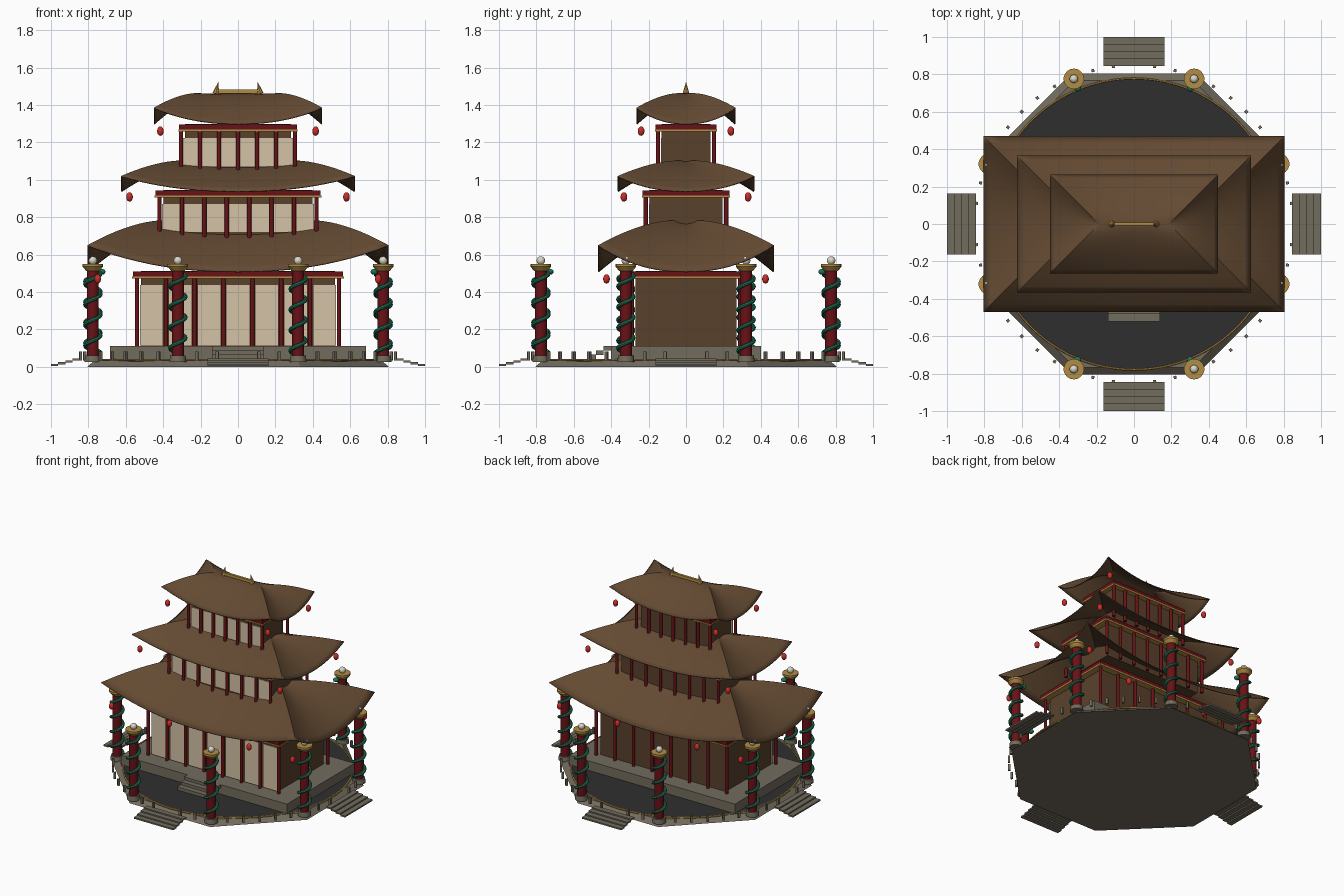
import bpy, bmesh, math
from mathutils import Matrix, Vector

if "Cube" in bpy.data.objects:
    bpy.data.objects.remove(bpy.data.objects["Cube"])


def material(name, rgb):
    m = bpy.data.materials.new(name)
    m.diffuse_color = (*rgb, 1)
    m.use_nodes = True
    m.node_tree.nodes["Principled BSDF"].inputs["Base Color"].default_value = m.diffuse_color
    return m


ROOF = material("roof brown", (0.125, 0.068, 0.032))
WALL = material("wall brown", (0.10, 0.053, 0.025))
CREAM = material("cream paper", (0.66, 0.54, 0.38))
RED = material("dark red", (0.14, 0.006, 0.008))
GOLD = material("gold", (0.45, 0.27, 0.06))
STONE = material("stone", (0.17, 0.15, 0.11))
DARK = material("dark paving", (0.028, 0.028, 0.028))
TEAL = material("teal", (0.012, 0.18, 0.10))
LANTERN = material("lantern red", (0.60, 0.025, 0.02))
PEARL = material("pearl", (0.70, 0.67, 0.58))


def finish(name, bm, mat, smooth=False):
    me = bpy.data.meshes.new(name)
    bm.to_mesh(me)
    bm.free()
    me.materials.append(mat)
    ob = bpy.data.objects.new(name, me)
    bpy.context.collection.objects.link(ob)
    if smooth:
        bpy.ops.object.select_all(action='DESELECT')
        ob.select_set(True)
        bpy.context.view_layer.objects.active = ob
        bpy.ops.object.shade_smooth_by_angle(angle=math.radians(40))
    return ob


def add_box(bm, x0, x1, y0, y1, z0, z1, turn=None):
    m = Matrix.Translation(((x0 + x1) / 2, (y0 + y1) / 2, (z0 + z1) / 2))
    m = m @ Matrix.Diagonal((x1 - x0, y1 - y0, z1 - z0, 1))
    bmesh.ops.create_cube(bm, size=1, matrix=(turn @ m) if turn else m)


def box(name, hx, hy, z0, z1, mat):
    bm = bmesh.new()
    add_box(bm, -hx, hx, -hy, hy, z0, z1)
    return finish(name, bm, mat)


def add_cone(bm, x, y, z0, z1, r0, r1, seg=16, spin=0):
    m = Matrix.Translation((x, y, (z0 + z1) / 2)) @ Matrix.Rotation(spin, 4, 'Z')
    bmesh.ops.create_cone(bm, cap_ends=True, segments=seg, radius1=r0, radius2=r1,
                          depth=z1 - z0, matrix=m)


def add_ball(bm, x, y, z, r, rz):
    m = Matrix.Translation((x, y, z)) @ Matrix.Diagonal((r, r, rz, 1))
    bmesh.ops.create_uvsphere(bm, u_segments=14, v_segments=9, radius=1, matrix=m)


def add_tube(bm, pts, radius, seg=8):
    rings = []
    for i, p in enumerate(pts):
        d = (pts[min(i + 1, len(pts) - 1)] - pts[max(i - 1, 0)]).normalized()
        side = d.cross(Vector((0, 0, 1))).normalized()
        up = side.cross(d)
        rings.append([bm.verts.new(p + radius * (side * math.cos(a) + up * math.sin(a)))
                      for a in (k * math.tau / seg for k in range(seg))])
    for a, b in zip(rings, rings[1:]):
        for k in range(seg):
            bm.faces.new((a[k], a[(k + 1) % seg], b[(k + 1) % seg], b[k]))
    bm.faces.new(rings[0])
    bm.faces.new(rings[-1])
    bmesh.ops.recalc_face_normals(bm, faces=bm.faces)


# Octagonal platform, round paving and gold rim
bm = bmesh.new()
add_cone(bm, 0, 0, 0, 0.035, 0.872, 0.83, 8, math.pi / 8)
finish("platform", bm, STONE)
bm = bmesh.new()
add_cone(bm, 0, 0, 0.02, 0.039, 0.775, 0.775, 96)
finish("paving", bm, DARK)
bpy.ops.mesh.primitive_torus_add(major_radius=0.779, minor_radius=0.006, major_segments=96,
                                 minor_segments=6, location=(0, 0, 0.037))
bpy.context.object.name = "paving_rim"
bpy.context.object.data.materials.append(GOLD)

# Outer stairs on four sides and ring of short posts
bm = bmesh.new()
for q in range(4):
    turn = Matrix.Rotation(q * math.pi / 2, 4, 'Z')
    for i in range(4):
        y = -1 + i * 0.0388
        z = 0.004 + i * 0.0095
        add_box(bm, -0.163, 0.163, y, y + 0.0388, z, z + 0.011, turn)
finish("outer_stairs", bm, STONE)
bm = bmesh.new()
for k in range(48):
    if k % 12 == 0 or k % 6 == 3:
        continue
    turn = Matrix.Rotation(k * math.radians(7.5), 4, 'Z')
    add_box(bm, 0.841, 0.857, -0.008, 0.008, 0.034, 0.082, turn)
finish("rim_posts", bm, STONE)

# Rectangular terrace with front steps
box("terrace", 0.685, 0.40, 0.03, 0.11, STONE)
bm = bmesh.new()
for i in range(3):
    add_box(bm, -0.138, 0.138, -0.52 + i * 0.04, -0.48 + i * 0.04, 0.042 + i * 0.022, 0.066 + i * 0.022)
finish("terrace_steps", bm, STONE)


def storey(tag, hx, hy, z0, show, z1, count, side_count, beam_x, beam_y):
    """Walls, front panels, columns and beams of one floor."""
    wx, wy = hx - 0.022, hy - 0.02
    box(tag + "_walls", wx, wy, z0, z1 + 0.03, WALL)
    bay = 2 * hx / (count - 1)
    panels = bmesh.new()
    for i in range(count - 1):
        x = -hx + (i + 0.5) * bay
        w = bay * 0.39
        add_box(panels, x - w, x + w, -wy - 0.004, -wy + 0.002, show, z1 - 0.045)
    finish(tag + "_panels", panels, CREAM)
    cols = bmesh.new()
    spots = [(-hx + i * bay, s * hy) for i in range(count) for s in (-1, 1)]
    spots += [(s * hx, -hy + 2 * hy * i / (side_count - 1))
              for i in range(1, side_count - 1) for s in (-1, 1)]
    for x, y in spots:
        add_cone(cols, x, y, z0, z1, 0.0115, 0.0115, 10)
    finish(tag + "_columns", cols, RED, True)
    box(tag + "_beam", beam_x, beam_y, z1, z1 + 0.027, RED)
    box(tag + "_gold_trim", beam_x + 0.004, beam_y + 0.004, z1 - 0.01, z1, GOLD)


storey("lower", 0.54, 0.29, 0.10, 0.115, 0.482, 8, 2, 0.562, 0.315)
storey("middle", 0.42, 0.215, 0.66, 0.72, 0.915, 8, 2, 0.442, 0.232)
storey("upper", 0.305, 0.15, 1.02, 1.07, 1.268, 7, 2, 0.315, 0.163)


def roof(tag, a, b, top, eave, corner):
    """Hipped roof with hanging eaves and lifted corners."""
    bm = bmesh.new()
    ridge, n, m = a - b, 12, 24
    for side in range(4):
        rows = []
        for i in range(n + 1):
            s = i / n
            row = []
            for j in range(m + 1):
                t = -1 + 2 * j / m
                x, y = t * (ridge + (a - ridge) * s), -b * s
                if side % 2:
                    x, y = ridge + (a - ridge) * s, t * b * s
                if side >= 2:
                    x, y = -x, -y
                z = top - (top - eave) * s ** 1.5 + (corner - eave) * abs(t) ** 2.2 * s
                row.append(bm.verts.new((x, y, z)))
            rows.append(row)
        for r0, r1 in zip(rows, rows[1:]):
            for j in range(m):
                bm.faces.new((r0[j], r1[j], r1[j + 1], r0[j + 1]))
    bmesh.ops.remove_doubles(bm, verts=bm.verts, dist=0.0001)
    bmesh.ops.recalc_face_normals(bm, faces=bm.faces)
    if sum(f.normal.z for f in bm.faces) < 0:
        bmesh.ops.reverse_faces(bm, faces=bm.faces)
    ob = finish(tag + "_roof", bm, ROOF, True)
    mod = ob.modifiers.new("thickness", 'SOLIDIFY')
    mod.thickness = 0.006
    mod.offset = -1


roof("lower", 0.805, 0.47, 0.778, 0.51, 0.65)
roof("middle", 0.625, 0.365, 1.10, 0.94, 1.02)
roof("upper", 0.45, 0.265, 1.46, 1.30, 1.385)

# Gold ridge bar with outward-leaning finials
bm = bmesh.new()
add_box(bm, -0.12, 0.12, -0.009, 0.009, 1.462, 1.482)
for s in (-1, 1):
    tip = Matrix.Translation((s * 0.112, 0, 1.492)) @ Matrix.Rotation(-s * 0.2, 4, 'Y')
    bmesh.ops.create_cone(bm, cap_ends=True, segments=8, radius1=0.018, radius2=0,
                          depth=0.064, matrix=tip)
finish("ridge_ornament", bm, GOLD)

# Hanging lanterns
bm = bmesh.new()
for x, y, z in ((0.75, 0.425, 0.47), (0.58, 0.332, 0.908), (0.415, 0.24, 1.26), (0.33, 0.34, 0.42)):
    for sx in (-1, 1):
        for sy in (-1, 1):
            add_ball(bm, sx * x, sy * y, z, 0.018, 0.025)
finish("lanterns", bm, LANTERN, True)

# Eight free-standing pillars with coiled serpents, capitals and pearls
shafts, bases, caps, coils, pearls = (bmesh.new() for _ in range(5))
for k in range(8):
    ang = math.radians(22.5 + 45 * k)
    x, y = 0.84 * math.cos(ang), 0.84 * math.sin(ang)
    add_cone(shafts, x, y, 0.05, 0.52, 0.032, 0.032, 18)
    add_cone(bases, x, y, 0.025, 0.06, 0.046, 0.042, 18)
    add_cone(caps, x, y, 0.512, 0.535, 0.036, 0.055, 18)
    add_cone(caps, x, y, 0.535, 0.55, 0.055, 0.055, 18)
    add_ball(pearls, x, y, 0.568, 0.023, 0.023)
    pts = []
    for i in range(97):
        u = i / 96
        w = ang + math.pi + (u - 1) * 4 * math.tau
        pts.append(Vector((x + 0.041 * math.cos(w), y + 0.041 * math.sin(w), 0.065 + 0.44 * u)))
    add_tube(coils, pts, 0.011)
    add_ball(coils, x - 0.052 * math.cos(ang), y - 0.052 * math.sin(ang), 0.508, 0.02, 0.016)
finish("pillar_shafts", shafts, RED, True)
finish("pillar_bases", bases, STONE, True)
finish("pillar_capitals", caps, GOLD, True)
finish("pillar_serpents", coils, TEAL, True)
finish("pillar_pearls", pearls, PEARL, True)
